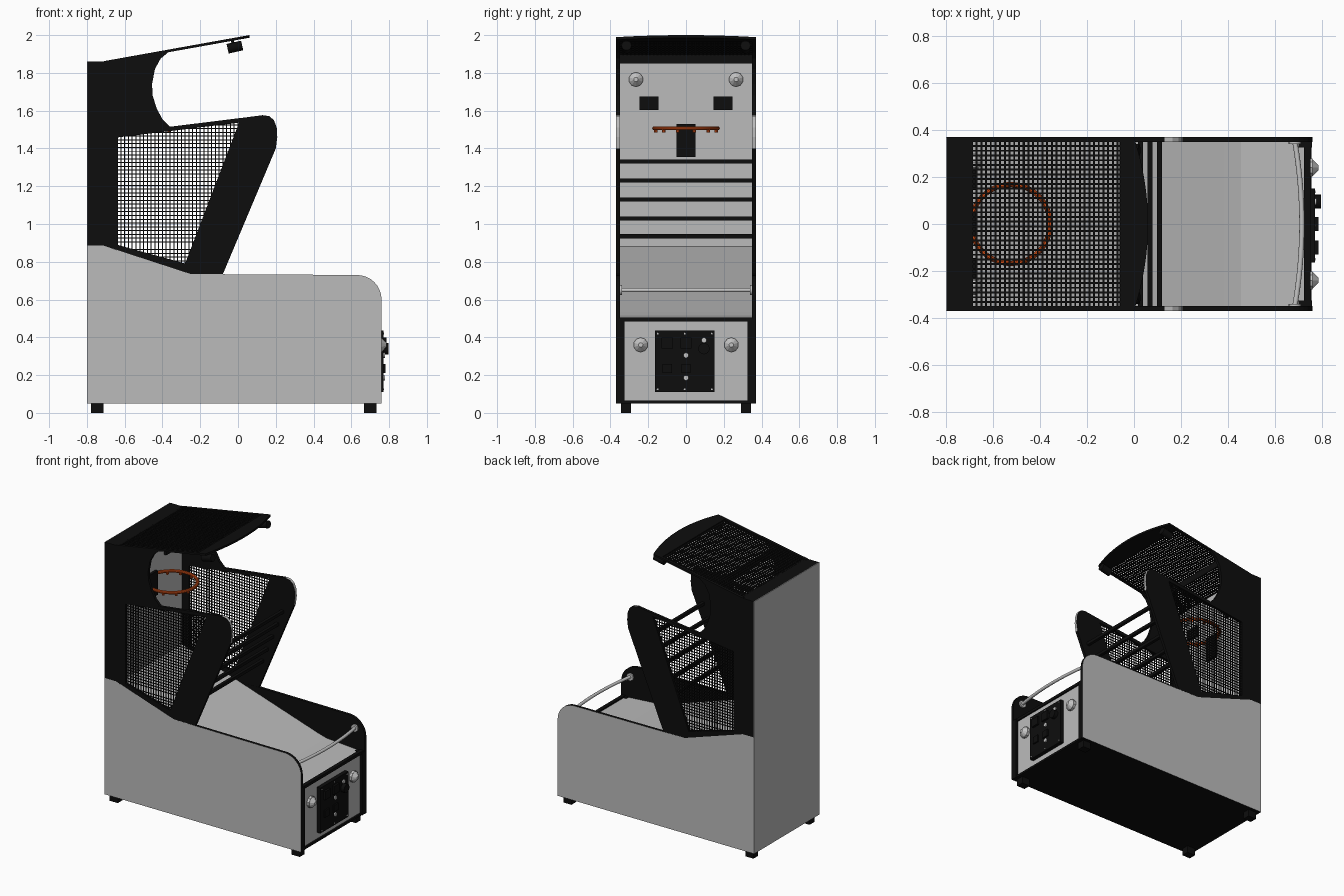
import bpy, bmesh, math
from mathutils import Vector

if "Cube" in bpy.data.objects:
    bpy.data.objects.remove(bpy.data.objects["Cube"])


def material(name, rgb):
    m = bpy.data.materials.new(name)
    m.diffuse_color = (*rgb, 1)
    m.use_nodes = True
    m.node_tree.nodes["Principled BSDF"].inputs["Base Color"].default_value = m.diffuse_color
    return m


GREY = material("panel grey", (0.5, 0.5, 0.5))
BLACK = material("black", (0.004, 0.004, 0.004))
ORANGE = material("hoop orange", (0.62, 0.075, 0.008))
STEEL = material("polished steel", (0.55, 0.55, 0.55))


def roof_z(x):
    return 2.0 + 0.179 * (x - 0.06)


def side_map(u, v, d):      # profile in x/z, depth along y
    return (u, d, v)


def roof_map(u, v, d):      # profile in x/y, lying on the sloping roof
    return (u, v, roof_z(u) + d)


def add_prism(bm, pts, d0, d1, fn):
    a = [bm.verts.new(fn(u, v, d0)) for u, v in pts]
    b = [bm.verts.new(fn(u, v, d1)) for u, v in pts]
    bm.faces.new(a)
    bm.faces.new(b[::-1])
    for i in range(len(pts)):
        j = (i + 1) % len(pts)
        bm.faces.new((a[i], b[i], b[j], a[j]))


def finish(bm, name, mats, rule=None):
    bmesh.ops.recalc_face_normals(bm, faces=bm.faces)
    bm.normal_update()
    if rule:
        for f in bm.faces:
            f.material_index = rule(f)
    me = bpy.data.meshes.new(name)
    bm.to_mesh(me)
    bm.free()
    ob = bpy.data.objects.new(name, me)
    bpy.context.collection.objects.link(ob)
    for m in mats:
        me.materials.append(m)
    return ob


def prism(name, pts, d0, d1, mats, fn=side_map, rule=None):
    bm = bmesh.new()
    add_prism(bm, pts, d0, d1, fn)
    return finish(bm, name, mats, rule)


def box(name, x, y, z, mat):
    pts = [(x[0], z[0]), (x[1], z[0]), (x[1], z[1]), (x[0], z[1])]
    return prism(name, pts, y[0], y[1], [mat])


def net(name, poly, pitch, w, d0, d1, fn):
    """Square wire net clipped to a convex outline."""
    bm = bmesh.new()
    for axis in (0, 1):
        o = 1 - axis
        lo, hi = min(p[axis] for p in poly), max(p[axis] for p in poly)
        n = round((hi - lo) / pitch)
        for k in range(1, n):
            c = lo + (hi - lo) * k / n
            hits = []
            for p, q in zip(poly, poly[1:] + poly[:1]):
                if (p[axis] - c) * (q[axis] - c) < 0:
                    t = (c - p[axis]) / (q[axis] - p[axis])
                    hits.append(p[o] + t * (q[o] - p[o]))
            if len(hits) < 2:
                continue
            a, b = min(hits), max(hits)
            r = [(c - w / 2, a), (c + w / 2, a), (c + w / 2, b), (c - w / 2, b)]
            add_prism(bm, r if axis == 0 else [(v, u) for u, v in r], d0, d1, fn)
    return finish(bm, name, [BLACK])


def rod(name, p, q, r1, mat, r2=None, sides=16, smooth=True):
    p, q = Vector(p), Vector(q)
    bpy.ops.mesh.primitive_cone_add(vertices=sides, radius1=r1, radius2=r1 if r2 is None else r2,
                                    depth=(q - p).length, location=(p + q) / 2)
    ob = bpy.context.object
    ob.rotation_euler = (q - p).to_track_quat('Z', 'Y').to_euler()
    ob.name = name
    ob.data.materials.append(mat)
    if smooth:
        bpy.ops.object.shade_smooth_by_angle()
    return ob


# Side profiles
corner = [(0.63 + 0.13 * math.cos(a), 0.6 + 0.13 * math.sin(a))
          for a in [math.radians(11.25 * i) for i in range(9)]]
base = [(-0.796, 0.05), (0.76, 0.05)] + corner + [(-0.25, 0.735), (-0.71, 0.885), (-0.796, 0.885)]
rear = [(-0.796, 0.885), (-0.71, 0.885), (-0.635, 0.861), (-0.635, 1.48), (-0.36, 1.515),
        (-0.40, 1.555), (-0.43, 1.61), (-0.452, 1.68), (-0.455, 1.74), (-0.44, 1.82),
        (-0.41, 1.875), (-0.36, 1.917), (-0.71, 1.86), (-0.796, 1.86)]
wing = [(0.015, 1.561), (0.13, 1.576), (0.165, 1.571), (0.19, 1.55), (0.205, 1.51),
        (0.208, 1.46), (0.2, 1.4), (-0.08, 0.735), (-0.25, 0.735), (-0.29, 0.748), (-0.28, 0.79)]
opening = [(-0.64, 0.885), (-0.28, 0.785), (0.02, 1.545), (-0.64, 1.465)]

for s, tag in ((1, "back"), (-1, "front")):
    a, b = s * 0.35, s * 0.37
    # Lower cabinet side: grey outside, black edges and inside
    prism(f"base_side_{tag}", base, a, b, [BLACK, GREY],
          rule=lambda f: int(f.normal.y * s > 0.9))
    # Upper side frame around the net
    prism(f"rear_side_{tag}", rear, a, b, [BLACK])
    prism(f"wing_{tag}", wing, a, b, [BLACK, GREY],
          rule=lambda f: int(abs(f.normal.y) < 0.5 and f.calc_center_median().x > 0.145))
    prism(f"net_top_rail_{tag}", [(-0.64, 1.458), (0.016, 1.538), (0.02, 1.562), (-0.64, 1.48)], a, b, [BLACK])
    prism(f"net_bottom_rail_{tag}", [(-0.64, 0.862), (-0.285, 0.746), (-0.278, 0.79), (-0.64, 0.89)], a, b, [BLACK])
    net(f"side_net_{tag}", opening, 0.02, 0.005, s * 0.357, s * 0.362, side_map)
    # Front corner post
    box(f"front_post_{tag}", (0.70, 0.758), sorted((s * 0.325, s * 0.352)), (0.05, 0.5), BLACK)
    # Roof edge and spotlight
    prism(f"roof_edge_{tag}", [(-0.71, a), (0.0, a), (0.0, b), (-0.71, b)], -0.014, 0, [BLACK], roof_map)
    rod(f"spotlight_{tag}", (-0.055, s * 0.315, 1.928), (0.022, s * 0.315, 1.945), 0.026, BLACK)
    rod(f"spotlight_stem_{tag}", (-0.025, s * 0.315, 1.94), (-0.03, s * 0.315, 1.98), 0.008, BLACK)
    # Round fluted lamps on the front panel and backboard
    for nm, x, y, z in (("door_lamp", 0.74, 0.24, 0.36), ("board_lamp", -0.69, 0.265, 1.765)):
        rod(f"{nm}_rim_{tag}", (x, s * y, z), (x + 0.02, s * y, z), 0.04, STEEL, sides=10, smooth=False)
        rod(f"{nm}_{tag}", (x + 0.02, s * y, z), (x + 0.045, s * y, z), 0.038, STEEL, 0.012, 10, False)
    # Score displays
    yc = s * 0.195
    box(f"display_{tag}", (-0.69, -0.67), (yc - 0.05, yc + 0.05), (1.603, 1.675), BLACK)
    # Rail flange
    rod(f"rail_flange_{tag}", (0.685, s * 0.352, 0.65), (0.685, s * 0.34, 0.65), 0.026, STEEL)
    # Feet
    for x in (-0.745, 0.7):
        box(f"foot_{tag}", (x - 0.032, x + 0.032), (s * 0.318 - 0.027, s * 0.318 + 0.027), (0, 0.052), BLACK)

# Cabinet panels
box("back_panel", (-0.8, -0.796), (-0.37, 0.37), (0.05, 1.86), GREY)
box("top_cap", (-0.796, -0.695), (-0.352, 0.352), (1.845, 1.86), BLACK)
box("bottom_panel", (-0.796, 0.755), (-0.352, 0.352), (0.05, 0.065), BLACK)
box("front_panel", (0.72, 0.742), (-0.326, 0.326), (0.06, 0.49), GREY)
box("front_top_trim", (0.725, 0.752), (-0.352, 0.352), (0.485, 0.505), BLACK)
box("backboard", (-0.71, -0.69), (-0.352, 0.352), (0.84, 1.85), GREY)
box("roof_header", (-0.475, -0.465), (-0.352, 0.352), (1.85, 1.9), BLACK)

# Ball return ramp
ramp = [(0.73, 0.495), (0.455, 0.515), (0.385, 0.535), (-0.7, 0.885)]
prism("ball_ramp", ramp + [(x, z - 0.015) for x, z in ramp[::-1]], -0.352, 0.352, [GREY])

# Cross bars between the wings
for i, z in enumerate((0.935, 1.03, 1.13, 1.23, 1.33)):
    x = -0.05 + 0.4 * (z - 0.935)
    box(f"cross_bar_{i + 1}", (x - 0.011, x + 0.011), (-0.352, 0.352), (z - 0.011, z + 0.011), BLACK)

# Roof: wire net and curved front visor
net("roof_net", [(-0.71, -0.352), (-0.05, -0.352), (-0.05, 0.352), (-0.71, 0.352)],
    0.02, 0.008, -0.01, -0.004, roof_map)
arc = [(0.06 - 0.06 * (t / 8) ** 2, 0.37 * t / 8) for t in range(-8, 9)]
prism("roof_visor", [(-0.06, -0.37)] + arc + [(-0.06, 0.37)], -0.014, 0, [BLACK], roof_map)

# Hoop, hooks and bracket
bpy.ops.mesh.primitive_torus_add(location=(-0.525, 0, 1.507), major_radius=0.168, minor_radius=0.011,
                                 major_segments=48, minor_segments=10)
hoop = bpy.context.object
hoop.name = "hoop"
hoop.data.materials.append(ORANGE)
bpy.ops.object.shade_smooth_by_angle()
for i in range(12):
    t = math.tau * (i + 0.5) / 12
    x, y = -0.525 + 0.166 * math.cos(t), 0.166 * math.sin(t)
    rod(f"net_hook_{i + 1}", (x, y, 1.485), (x, y, 1.505), 0.009, ORANGE, sides=8)
box("hoop_bracket", (-0.69, -0.672), (-0.05, 0.05), (1.355, 1.53), BLACK)

# Bowed hand rail
cu = bpy.data.curves.new("hand_rail", 'CURVE')
cu.dimensions = '3D'
cu.bevel_depth = 0.011
cu.bevel_resolution = 3
sp = cu.splines.new('POLY')
sp.points.add(16)
for i, p in enumerate(sp.points):
    t = i / 8 - 1
    p.co = (0.715 - 0.03 * t * t, 0.35 * t, 0.65, 1)
cu.materials.append(STEEL)
bpy.context.collection.objects.link(bpy.data.objects.new("hand_rail", cu))

# Coin door with locks, slots and corner bolts
box("coin_door", (0.735, 0.77), (-0.165, 0.152), (0.11, 0.435), BLACK)
for y, z in ((0, 0.305), (0, 0.185), (0.095, 0.385)):
    rod("door_lock", (0.765, y, z), (0.778, y, z), 0.014, STEEL)
for y in (-0.15, -0.007, 0.137):
    for z in (0.125, 0.42):
        rod("door_bolt", (0.765, y, z), (0.773, y, z), 0.005, STEEL, sides=8)
rod("coin_button", (0.765, 0.095, 0.34), (0.797, 0.095, 0.34), 0.03, BLACK)
for y in (-0.1, 0.0):
    box("coin_slot", (0.765, 0.785), (y - 0.03, y + 0.03), (0.34, 0.40), BLACK)
    box("coin_return", (0.765, 0.78), (y - 0.025, y + 0.025), (0.21, 0.26), BLACK)
